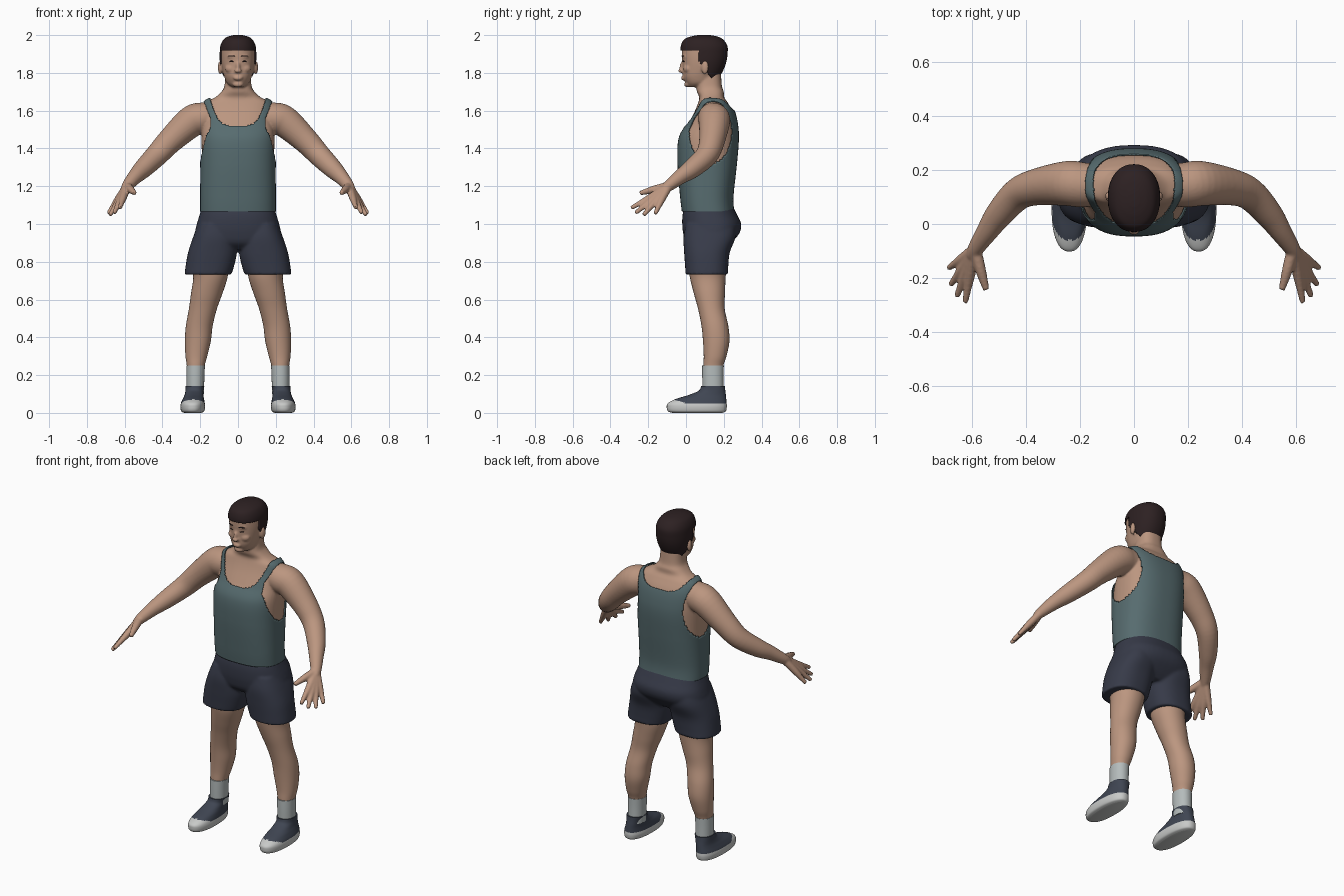
import bpy, bmesh
from math import cos, sin, pi, copysign
from mathutils import Vector, Matrix

old = bpy.data.objects.get("Cube")
if old:
    bpy.data.objects.remove(old, do_unlink=True)


def material(name, rgb):
    m = bpy.data.materials.new(name)
    m.use_nodes = True
    m.diffuse_color = (*rgb, 1)
    m.node_tree.nodes["Principled BSDF"].inputs["Base Color"].default_value = (*rgb, 1)
    return m


SKIN = material("skin", (0.50, 0.305, 0.215))
SHIRT = material("shirt_teal", (0.095, 0.15, 0.16))
SHORTS = material("shorts_navy", (0.038, 0.043, 0.066))
HAIR = material("dark_hair", (0.026, 0.015, 0.016))
SOCK = material("sock_grey", (0.46, 0.50, 0.50))
SHOE = material("shoe_blue", (0.05, 0.06, 0.085))
SOLE = material("sole_white", (0.58, 0.59, 0.58))


def smooth(rows, steps):
    """Catmull-Rom interpolation of every column."""
    out = []
    last = len(rows) - 1
    for i in range(last):
        a, b, c, d = rows[max(i - 1, 0)], rows[i], rows[i + 1], rows[min(i + 2, last)]
        for k in range(steps):
            t = k / steps
            out.append([q + t * ((r - p) + t * ((2*p - 5*q + 4*r - s) + t * (3*q - p - 3*r + s))) / 2
                        if i or t else q for p, q, r, s in zip(a, b, c, d)])
    return out + [list(rows[-1])]


def skin_rings(bm, rings):
    """Bridge rings of points into a closed surface."""
    loops = [[bm.verts.new(p) for p in ring] for ring in rings]
    n = len(loops[0])
    for a, b in zip(loops, loops[1:]):
        for i in range(n):
            j = (i + 1) % n
            bm.faces.new((a[i], a[j], b[j], b[i]))
    bm.faces.new(loops[0])
    bm.faces.new(loops[-1])


def loft(bm, rows, power=2.4, seg=48, steps=6, side=1):
    """Rows are (z, x min, x max, y front, y back)."""
    rings = []
    for z, x0, x1, y0, y1 in smooth(rows, steps):
        ring = []
        for i in range(seg):
            c, s = cos(2 * pi * i / seg), sin(2 * pi * i / seg)
            u, v = (copysign(abs(w) ** (2 / power), w) for w in (c, s))
            ring.append((side * ((x0 + x1) / 2 + u * (x1 - x0) / 2),
                         (y0 + y1) / 2 + v * (y1 - y0) / 2, z))
        rings.append(ring)
    skin_rings(bm, rings)


def sym(rows):
    return [(z, -r, r, y0, y1) for z, r, y0, y1 in rows]


def tube(bm, path, side, seg=20, steps=5):
    """Path points are (x, y, z, radius)."""
    pts = smooth(path, steps)
    pos = [Vector((side * p[0], p[1], p[2])) for p in pts]
    rings = []
    for i, p in enumerate(pos):
        t = (pos[min(i + 1, len(pos) - 1)] - pos[max(i - 1, 0)]).normalized()
        u = t.cross(Vector((0, 0, 1))).normalized()
        v = t.cross(u)
        rings.append([p + pts[i][3] * (cos(2*pi*k/seg) * u + sin(2*pi*k/seg) * v) for k in range(seg)])
    skin_rings(bm, rings)


def ball(bm, centre, radii, turn=0):
    m = Matrix.Translation(centre) @ Matrix.Rotation(turn, 4, 'Z') @ Matrix.Diagonal((*radii, 1))
    bmesh.ops.create_uvsphere(bm, u_segments=20, v_segments=12, radius=1, matrix=m)


def finish(name, bm, mats, keep=None, voxel=0, paint=None):
    bmesh.ops.recalc_face_normals(bm, faces=bm.faces)
    if keep:
        gone = [f for f in bm.faces if len(f.verts) > 4 or not keep(f.calc_center_median())]
        bmesh.ops.delete(bm, geom=gone, context='FACES')
    if paint:
        for f in bm.faces:
            f.material_index = paint(f.calc_center_median())
    me = bpy.data.meshes.new(name)
    bm.to_mesh(me)
    bm.free()
    ob = bpy.data.objects.new(name, me)
    bpy.context.collection.objects.link(ob)
    for m in mats:
        me.materials.append(m)
    if voxel:
        r = ob.modifiers.new("fuse", 'REMESH')
        r.mode, r.voxel_size, r.use_smooth_shade = 'VOXEL', voxel, True
        s = ob.modifiers.new("soften", 'SMOOTH')
        s.factor, s.iterations = 0.5, 4
    else:
        bpy.ops.object.select_all(action='DESELECT')
        ob.select_set(True)
        bpy.context.view_layer.objects.active = ob
        bpy.ops.object.shade_smooth_by_angle(angle=0.9)
    return ob


# Profiles shared by body, shirt and hair: z, half width, front, back
torso = [(1.065, .2, -.022, .255), (1.15, .2, -.032, .252), (1.32, .2, -.045, .27),
         (1.45, .203, -.04, .28), (1.53, .2, .0, .275), (1.6, .195, .035, .258),
         (1.65, .18, .055, .23), (1.677, .13, .06, .212)]
neck = [(1.7, .088, .058, .2), (1.73, .072, .055, .19), (1.8, .066, .06, .185)]
head = [(1.725, .03, .015, .08), (1.745, .058, .0, .14), (1.78, .073, -.016, .165),
        (1.82, .083, -.018, .19), (1.86, .089, -.02, .206), (1.9, .09, -.022, .213),
        (1.94, .086, -.02, .212), (1.97, .07, -.004, .19), (1.985, .045, .032, .16),
        (1.992, .015, .07, .12)]

# Skin: torso, neck, head, arms and hands fused together
body = bmesh.new()
inner = [(z - .006, r - .01, a + .01, b - .01) for z, r, a, b in torso]
loft(body, sym(inner + neck), 2.5)
loft(body, sym(head), 2.2)
ball(body, (0, -.02, 1.83), (.012, .015, .03))
ball(body, (0, -.028, 1.811), (.019, .014, .011))
ball(body, (0, -.016, 1.772), (.026, .01, .012))
ball(body, (0, .006, 1.739), (.028, .016, .015))
arm = [(.12, .145, 1.565, .075), (.19, .145, 1.56, .083), (.25, .15, 1.54, .083),
       (.36, .137, 1.44, .068), (.43, .11, 1.365, .06), (.5, .035, 1.295, .051),
       (.545, -.03, 1.25, .04), (.585, -.09, 1.203, .03), (.6, -.12, 1.18, .022)]
# knuckle and tip of each finger
fingers = [((.607, -.19, 1.14), (.625, -.29, 1.085)), ((.622, -.18, 1.127), (.656, -.268, 1.058)),
           ((.633, -.16, 1.122), (.678, -.225, 1.047)), ((.638, -.13, 1.127), (.687, -.163, 1.055))]
for s in (1, -1):
    tube(body, arm, s, 32)
    for knuckle, tip in fingers:
        mid = [(a + b) / 2 for a, b in zip(knuckle, tip)]
        tube(body, [(.586, -.09, 1.203, .022), (*knuckle, .019), (*mid, .0145), (*tip, .011)], s)
    tube(body, [(.586, -.1, 1.2, .022), (.568, -.17, 1.183, .02), (.547, -.243, 1.163, .012)], s)
    ball(body, (s * .094, .1, 1.828), (.012, .02, .036), s * -.3)
    ball(body, (s * .032, -.01, 1.886), (.026, .01, .009), s * .3)
    ball(body, (s * .045, .004, 1.822), (.026, .016, .02), s * .5)
finish("body", body, [SKIN], voxel=.006)

# Eyes and brows
for s, side in ((1, "left"), (-1, "right")):
    bm = bmesh.new()
    ball(bm, (s * .034, -.0125, 1.861), (.013, .004, .004), s * .33)
    finish(side + "_eye", bm, [HAIR])
    bm = bmesh.new()
    ball(bm, (s * .035, -.0165, 1.889), (.02, .004, .0035), s * .33)
    finish(side + "_brow", bm, [HAIR])


# Hair cap, cut along the hairline
def under_hair(c):
    return c.z > (1.916 if c.y < .07 else max(1.765, 1.86 - (c.y - .07) * 1.3))


bm = bmesh.new()
loft(bm, sym([(1.9 + (z - 1.9) * 1.087, r + .007, a - .007, b + .007) for z, r, a, b in head]),
     2.2, 96, 10)
bm.faces.ensure_lookup_table()
bmesh.ops.poke(bm, faces=[bm.faces[-1]])
hair = finish("hair", bm, [HAIR], keep=under_hair)
sol = hair.modifiers.new("thickness", 'SOLIDIFY')
sol.thickness = .012


# Tank top with neckline and armholes
def on_shirt(c):
    x = abs(c.x)
    low, rise = (1.52, .13) if c.y < .13 else (1.6, .055)
    hole = ((c.y - .13) / .115) ** 2 + ((c.z - 1.49) / .17) ** 2 < 1
    return c.z < low + rise * (x / .145) ** 4 and not (hole and x > max(.145, .145 + (c.z - 1.56) * .4))


bm = bmesh.new()
loft(bm, sym(torso + neck), 2.5, 144, 14)
shirt = finish("tank_top", bm, [SHIRT], keep=on_shirt)
sol = shirt.modifiers.new("thickness", 'SOLIDIFY')
sol.thickness = .005

# Shorts: hips and two wide legs fused together
bm = bmesh.new()
loft(bm, sym([(1.1, .188, -.005, .245), (1.05, .203, -.018, .27), (1., .218, -.02, .292),
              (.95, .228, -.015, .282), (.9, .222, .0, .24), (.865, .17, .04, .2)]))
for s in (1, -1):
    loft(bm, [(1., .03, .21, .0, .26), (.93, .01, .238, -.013, .262), (.85, .006, .264, -.01, .232),
              (.78, .02, .277, -.005, .224), (.732, .035, .283, -.002, .223)], side=s)
finish("shorts", bm, [SHORTS], voxel=.008)

# Legs, socks and shoes
leg = [(.8, .05, .25, .01, .215), (.72, .055, .237, .02, .21), (.63, .083, .249, .042, .206),
       (.55, .112, .26, .064, .205), (.46, .134, .276, .082, .224), (.38, .144, .281, .09, .23),
       (.3, .163, .278, .094, .214), (.24, .178, .27, .092, .196), (.15, .183, .268, .095, .194)]
sock = [(.25, .175, .273, .086, .2), (.19, .178, .273, .086, .199), (.1, .18, .273, .088, .2)]
shoe = [(0, .195, .285, -.07, .19), (.008, .18, .3, -.095, .21), (.03, .174, .305, -.102, .216),
        (.052, .176, .302, -.095, .215), (.075, .18, .292, -.05, .213), (.095, .183, .283, .015, .211),
        (.118, .183, .278, .068, .208), (.142, .178, .277, .08, .206)]
for s, side in ((1, "left"), (-1, "right")):
    bm = bmesh.new()
    loft(bm, leg, 2.1, side=s)
    finish(side + "_leg", bm, [SKIN])
    bm = bmesh.new()
    loft(bm, sock, 2.1, side=s)
    finish(side + "_sock", bm, [SOCK])
    bm = bmesh.new()
    loft(bm, shoe, 2.3, 64, 8, side=s)
    finish(side + "_shoe", bm, [SHOE, SOLE],
           paint=lambda c: int(c.z < .05 + max(0, -c.y) * .35))
